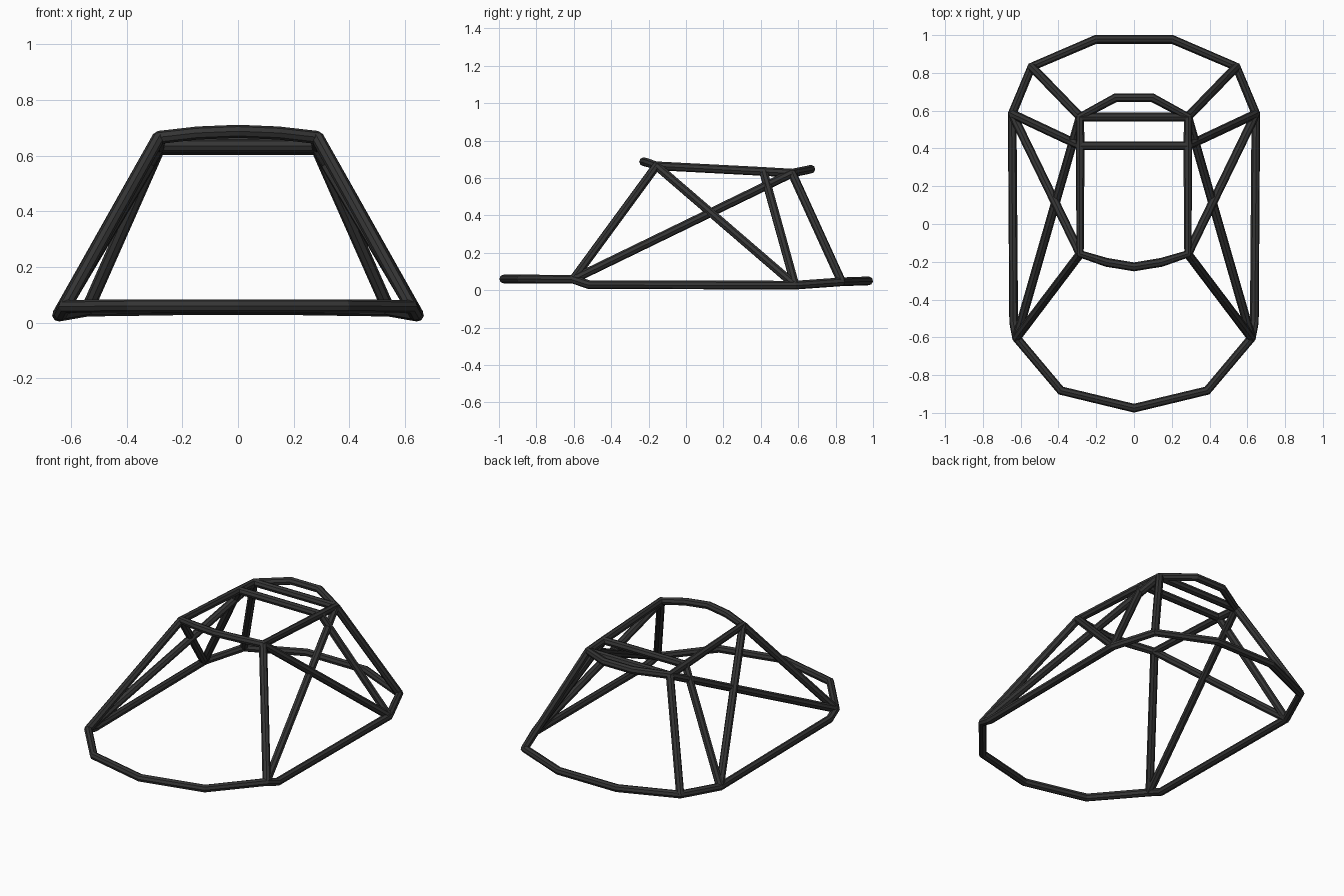
import bpy

if "Cube" in bpy.data.objects:
    bpy.data.objects.remove(bpy.data.objects["Cube"])

R = 0.0235  # tube radius

mat = bpy.data.materials.new("dark_steel")
mat.diffuse_color = (0.035, 0.035, 0.035, 1)
mat.use_nodes = True
mat.node_tree.nodes["Principled BSDF"].inputs["Base Color"].default_value = mat.diffuse_color


def tube(name, pts, cyclic=False):
    """Eight-sided tube along a polyline, turned into a mesh."""
    cu = bpy.data.curves.new(name, 'CURVE')
    cu.dimensions = '3D'
    cu.bevel_depth = R
    cu.bevel_resolution = 2
    cu.use_fill_caps = True
    sp = cu.splines.new('POLY')
    sp.points.add(len(pts) - 1)
    for p, co in zip(sp.points, pts):
        p.co = (*co, 1)
    sp.use_cyclic_u = cyclic
    sp.use_smooth = False
    ob = bpy.data.objects.new(name, cu)
    bpy.context.collection.objects.link(ob)
    bpy.ops.object.select_all(action='DESELECT')
    ob.select_set(True)
    bpy.context.view_layer.objects.active = ob
    bpy.ops.object.convert(target='MESH')
    ob = bpy.context.object
    ob.data.materials.clear()
    ob.data.materials.append(mat)
    return ob


def flip(p):
    return (-p[0], p[1], p[2])


# Key joints on the right side
base_front = (0.622, -0.603, 0.058)
base_rear = (0.645, 0.583, 0.027)
base_tail = (0.542, 0.832, 0.045)
roof_front = (0.285, -0.158, 0.665)
roof_mid = (0.285, 0.414, 0.635)
roof_rear = (0.285, 0.567, 0.626)

# Base ring: right half from the nose to the tail, then mirrored back
half = [(0.387, -0.882, 0.06), base_front, (0.637, -0.52, 0.03),
        base_rear, base_tail, (0.203, 0.977, 0.05)]
tube("base_ring", [(0, -0.975, 0.06)] + half + [flip(p) for p in reversed(half)], True)

# Roof ring: bowed front and rear edges joined by the side rails
half = [(0.145, -0.203, 0.681), roof_front, roof_mid, roof_rear, (0.098, 0.668, 0.647)]
tube("roof_ring", [(0, -0.227, 0.687)] + half + [flip(p) for p in reversed(half)], True)

# Roof cross bars
for name, p in (("roof_mid_bar", roof_mid), ("roof_rear_bar", roof_rear)):
    tube(name, [p, flip(p)])

# Pillars and side braces
braces = {
    "front_pillar": (base_front, roof_front),
    "long_brace": (base_front, roof_rear),
    "cross_brace": (roof_front, base_rear),
    "middle_pillar": (roof_mid, base_rear),
    "rear_pillar": (roof_rear, base_tail),
}
for name, (a, b) in braces.items():
    tube(name + "_right", [a, b])
    tube(name + "_left", [flip(a), flip(b)])
